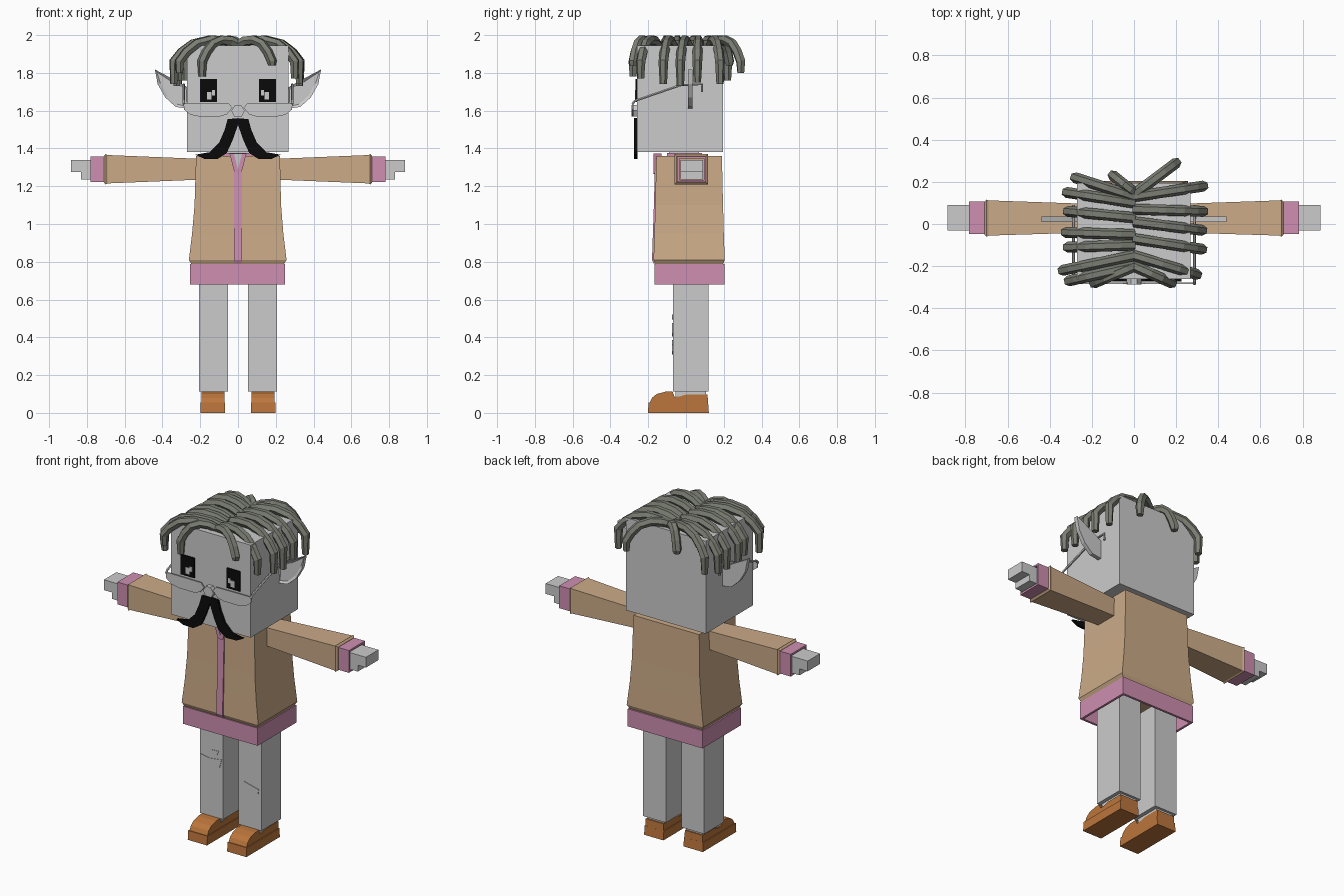
import bpy, bmesh
from mathutils import Vector

if "Cube" in bpy.data.objects:
    bpy.data.objects.remove(bpy.data.objects["Cube"], do_unlink=True)


def material(name, rgb):
    m = bpy.data.materials.new(name)
    m.use_nodes = True
    m.diffuse_color = (*rgb, 1)
    m.node_tree.nodes["Principled BSDF"].inputs["Base Color"].default_value = (*rgb, 1)
    return m


GREY = material("pale grey", (.6, .6, .6))
TAN = material("jacket tan", (.6, .405, .245))
PINK = material("trim pink", (.62, .275, .44))
BROWN = material("shoe brown", (.5, .18, .045))
HAIR = material("hair grey", (.2, .21, .175))
BLACK = material("black", (.003, .003, .003))


def finish(name, bm, mat, mirror=False, wall=0):
    bmesh.ops.recalc_face_normals(bm, faces=bm.faces)
    mesh = bpy.data.meshes.new(name)
    bm.to_mesh(mesh)
    bm.free()
    mesh.materials.append(mat)
    ob = bpy.data.objects.new(name, mesh)
    bpy.context.collection.objects.link(ob)
    if wall:
        mod = ob.modifiers.new("wall", "SOLIDIFY")
        mod.thickness, mod.offset = wall, -1
    if mirror:
        mod = ob.modifiers.new("mirror", "MIRROR")
        mod.use_mirror_merge = False
    return ob


def loft(name, rings, mat, axis="z", mirror=False, wall=0):
    """Rectangular rings (position, a0, a1, b0, b1) joined along an axis."""
    bm = bmesh.new()
    loops = []
    for p, a0, a1, b0, b1 in rings:
        corners = [(a0, b0), (a1, b0), (a1, b1), (a0, b1)]
        loops.append([bm.verts.new((a, b, p) if axis == "z" else (p, a, b)) for a, b in corners])
    for low, high in zip(loops, loops[1:]):
        for i in range(4):
            j = (i + 1) % 4
            bm.faces.new((low[i], low[j], high[j], high[i]))
    if not wall:
        bm.faces.new(loops[0])
        bm.faces.new(loops[-1])
    return finish(name, bm, mat, mirror, wall)


def box(name, x, y, z, mat, mirror=False):
    return loft(name, [(h, *x, *y) for h in z], mat, mirror=mirror)


def prism(name, pts, lo, hi, mat, axis="y", mirror=False, rim=0):
    """Outline extruded along y (points x, z) or along x (points y, z)."""
    bm = bmesh.new()
    place = (lambda u, v, d: (u, d, v)) if axis == "y" else (lambda u, v, d: (d, u, v))
    a = [bm.verts.new(place(u, v, lo)) for u, v in pts]
    b = [bm.verts.new(place(u, v, hi)) for u, v in pts]
    front = bm.faces.new(a)
    bm.faces.new(b[::-1])
    for i in range(len(pts)):
        j = (i + 1) % len(pts)
        bm.faces.new((a[i], b[i], b[j], a[j]))
    if rim:
        bmesh.ops.recalc_face_normals(bm, faces=bm.faces)
        bmesh.ops.inset_region(bm, faces=[front], thickness=rim, depth=-.01)
    return finish(name, bm, mat, mirror)


def tubes(name, paths, radius, mat, sides=1, tip=1.0, mirror=False):
    cu = bpy.data.curves.new(name, "CURVE")
    cu.dimensions = "3D"
    cu.bevel_depth, cu.bevel_resolution, cu.use_fill_caps = radius, sides, True
    for path in paths:
        s = cu.splines.new("POLY")
        s.use_smooth = False
        s.points.add(len(path) - 1)
        for p, co in zip(s.points, path):
            p.co = (*co, 1)
        s.points[-1].radius = tip
    cu.materials.append(mat)
    ob = bpy.data.objects.new(name, cu)
    bpy.context.collection.objects.link(ob)
    bpy.ops.object.select_all(action="DESELECT")
    ob.select_set(True)
    bpy.context.view_layer.objects.active = ob
    bpy.ops.object.convert(target="MESH")
    if mirror:
        bpy.context.object.modifiers.new("mirror", "MIRROR").use_mirror_merge = False


# Head, neck and pointed ears
box("head", (-.27, .267), (-.26, .195), (1.38, 1.945), GREY)
box("neck", (-.1, .1), (-.09, .07), (1.3, 1.385), GREY)
prism("ears", [(.26, 1.72), (.34, 1.765), (.44, 1.818), (.425, 1.74), (.385, 1.67),
               (.33, 1.62), (.26, 1.61)], .01, .035, GREY, mirror=True, rim=.016)

# Eyes with small highlights
box("eyes", (.11, .2), (-.267, -.259), (1.645, 1.767), BLACK, True)
box("eye_highlight_low", (.14, .165), (-.27, -.266), (1.66, 1.7), GREY, True)
box("eye_highlight_high", (.122, .138), (-.27, -.266), (1.68, 1.71), GREY, True)

# Moustache
prism("moustache", [(0, 1.56), (.055, 1.555), (.07, 1.5), (.1, 1.43), (.15, 1.38), (.225, 1.367),
                    (.18, 1.345), (.11, 1.343), (.06, 1.375), (.03, 1.44), (0, 1.525)],
      -.274, -.258, BLACK, mirror=True)

# Spectacles: half-moon lenses, bridge and hooked temples
prism("lenses", [(.03, 1.615), (.05, 1.64), (.29, 1.642), (.285, 1.605), (.25, 1.578),
                 (.2, 1.568), (.1, 1.568), (.06, 1.58)], -.285, -.278, GREY, mirror=True)
prism("bridge", [(-.035, 1.6), (-.015, 1.63), (.015, 1.63), (.035, 1.6), (.02, 1.57), (-.02, 1.57)],
      -.288, -.255, GREY)
tubes("temples", [[(.287, -.285, 1.635), (.287, -.27, 1.652), (.287, -.03, 1.735),
                   (.287, .085, 1.74), (.287, .085, 1.7)]], .007, GREY, mirror=True)

# Hair locks: root y, tip x, tip y, tip z
locks = [(.13, .33, .18, 1.74), (.07, .33, .06, 1.75), (.01, .325, -.03, 1.73),
         (-.07, .325, -.12, 1.74), (-.15, .3, -.24, 1.77), (-.2, .18, -.28, 1.84),
         (.14, .2, .29, 1.8), (.13, -.28, .22, 1.76), (.1, -.32, .15, 1.75),
         (.03, -.315, .06, 1.74), (-.05, -.325, -.04, 1.73), (-.1, -.315, -.11, 1.76),
         (-.15, -.34, -.22, 1.74), (-.2, -.31, -.27, 1.8), (-.2, -.19, -.28, 1.78),
         (.15, -.1, .23, 1.84)]
arc = [(0, 1.95), (.2, 1.97), (.45, 1.975), (.7, 1.955), (.88, 1.91), (1, 1.86)]
paths = []
for y0, x1, y1, z1 in locks:
    path = [(x1 * t, y0 + (y1 - y0) * t, z) for t, z in arc]
    path.append((x1, y1, z1))
    paths.append(path)
tubes("hair_locks", paths, .026, HAIR, tip=.75)

# Jacket with pink hem, placket and collar
loft("jacket", [(.785, -.245, .242, -.16, .195), (.81, -.26, .257, -.172, .205),
                (.95, -.243, .24, -.167, .2), (1.1, -.23, .228, -.163, .196),
                (1.36, -.222, .222, -.157, .19)], TAN)
loft("hem", [(z, -.255, .25, -.167, .205) for z in (.68, .787)], PINK, wall=.02)
prism("placket", [(-.163, 1.36), (-.17, 1.1), (-.18, .81), (-.17, .79), (-.14, .79), (-.14, 1.36)],
      -.021, .021, PINK, axis="x")
box("collar", (-.15, .15), (-.1, .085), (1.35, 1.376), PINK)
prism("collar_opening", [(-.025, 1.372), (.025, 1.372), (0, 1.28)], -.168, -.13, GREY)
prism("lapels", [(0, 1.265), (.018, 1.27), (.045, 1.374), (.022, 1.374), (0, 1.29)],
      -.172, -.13, PINK, mirror=True)

# Sleeves, cuffs and stepped hands
loft("sleeves", [(.2, -.04, .095, 1.235, 1.345), (.69, -.055, .112, 1.215, 1.365),
                 (.7, -.06, .116, 1.21, 1.37), (.71, -.05, .105, 1.22, 1.36)], TAN, "x", True)
loft("cuffs", [(x, -.047, .107, 1.222, 1.358) for x in (.7, .782)], PINK, "x", True, .016)
box("hands", (.7, .83), (-.03, .09), (1.236, 1.338), GREY, True)
box("fingers", (.82, .885), (-.03, .09), (1.275, 1.338), GREY, True)

# Legs, ankles and torn knee patches
box("legs", (.052, .207), (-.07, .12), (.112, .76), GREY, True)
box("ankles", (.075, .185), (-.055, .105), (.07, .12), GREY, True)
prism("right_knee_tear", [(-.2, .475), (-.14, .465), (-.06, .475), (-.075, .42), (-.13, .405),
                          (-.18, .42)], -.073, -.068, GREY)
prism("right_thigh_tear", [(-.145, .495), (-.125, .52), (-.08, .522), (-.09, .498)],
      -.073, -.068, GREY)
prism("left_knee_tear", [(.055, .355), (.09, .385), (.19, .36), (.185, .325), (.13, .31),
                         (.08, .325)], -.073, -.068, GREY)

# Shoes: sole, heel and rounded toe
prism("shoes", [(-.2, 0), (-.195, .05), (-.18, .08), (-.155, .1), (-.11, .112), (-.072, .114),
                (-.06, .085), (-.03, .088), (0, .097), (.114, .097), (.117, .05), (.12, 0)],
      .072, .192, BROWN, axis="x", mirror=True)
prism("soles", [(-.202, 0), (-.198, .055), (.117, .055), (.121, 0)],
      .068, .198, BROWN, axis="x", mirror=True)
